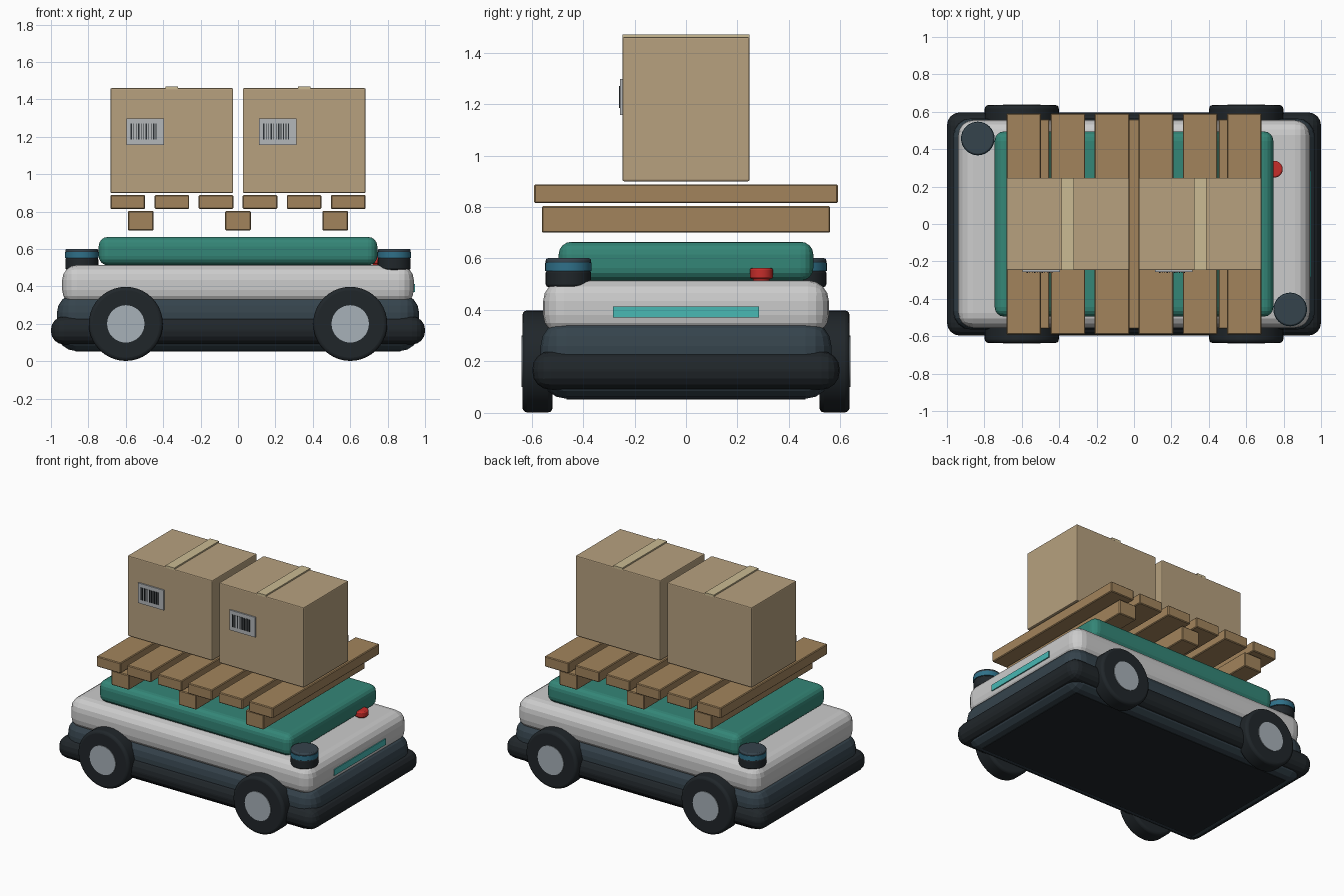
import bpy, bmesh, math
from mathutils import Matrix

if "Cube" in bpy.data.objects:
    bpy.data.objects.remove(bpy.data.objects["Cube"])

MATS = {}


def mat(name, hexcol):
    # sRGB hex to linear viewport colour
    def lin(c):
        return c / 12.92 if c <= 0.04045 else ((c + 0.055) / 1.055) ** 2.4
    m = bpy.data.materials.new(name)
    m.diffuse_color = [lin(int(hexcol[i:i + 2], 16) / 255) for i in (0, 2, 4)] + [1]
    m.use_nodes = True
    m.node_tree.nodes["Principled BSDF"].inputs["Base Color"].default_value = m.diffuse_color
    MATS[name] = m


for n, h in dict(rubber="20262A", slate="35434C", shell="C2C2C2", teal="348677",
                 wood="A2845C", card="B7A17F", tape="CBBB93", label="B4B7BA",
                 ink="2A2F33", hub="A7B1B8", blue="2F7089", red="C62D2A",
                 glow="48B8B4").items():
    mat(n, h)


def finish(name, bm, material, bevel=0, segs=1, smooth=False):
    me = bpy.data.meshes.new(name)
    bm.to_mesh(me)
    bm.free()
    ob = bpy.data.objects.new(name, me)
    bpy.context.collection.objects.link(ob)
    me.materials.append(MATS[material])
    if bevel:
        b = ob.modifiers.new("bevel", "BEVEL")
        b.width, b.segments = bevel, segs
        b.limit_method, b.angle_limit = "ANGLE", math.radians(40)
    if smooth:
        bpy.context.view_layer.objects.active = ob
        ob.select_set(True)
        bpy.ops.object.shade_smooth_by_angle(angle=math.radians(30))
        ob.select_set(False)
    return ob


def box(name, x, y, z, material, bevel=0, segs=1):
    """Box from (min, max) pairs on each axis."""
    bm = bmesh.new()
    bmesh.ops.create_cube(bm, size=1)
    for v in bm.verts:
        for i, (a, b) in enumerate((x, y, z)):
            v.co[i] = (a + b) / 2 + v.co[i] * (b - a)
    return finish(name, bm, material, bevel, segs)


def cyl(name, centre, r, depth, material, axis="Z", bevel=0, segs=2, sides=32):
    bm = bmesh.new()
    m = Matrix.Translation(centre)
    if axis == "Y":
        m = m @ Matrix.Rotation(math.pi / 2, 4, "X")
    bmesh.ops.create_cone(bm, cap_ends=True, segments=sides, radius1=r,
                          radius2=r, depth=depth, matrix=m)
    return finish(name, bm, material, bevel, segs, smooth=True)


# Vehicle body, stacked rounded slabs
box("bumper", (-1, 1), (-0.597, 0.597), (0.09, 0.24), "rubber", 0.07, 4)
box("chassis", (-0.968, 0.968), (-0.565, 0.565), (0.055, 0.36), "slate", 0.1, 4)
box("underside_panel", (-0.87, 0.87), (-0.465, 0.465), (0.052, 0.07), "rubber")
box("body_shell", (-0.94, 0.94), (-0.555, 0.555), (0.30, 0.515), "shell", 0.08, 4)
box("lift_deck", (-0.745, 0.745), (-0.495, 0.495), (0.513, 0.665), "teal", 0.05, 4)
box("light_strip", (0.93, 0.946), (-0.283, 0.283), (0.37, 0.413), "glow")

# Wheels with hub discs
for sx, xn in ((-1, "left"), (1, "right")):
    for sy, yn in ((-1, "front"), (1, "back")):
        cyl(f"tyre_{yn}_{xn}", (0.6 * sx, 0.577 * sy, 0.2), 0.198, 0.117,
            "rubber", "Y", 0.018, 3, 40)
        cyl(f"hub_{yn}_{xn}", (0.6 * sx, 0.61 * sy, 0.2), 0.1, 0.06, "hub", "Y")

# Scanner pucks on opposite corners
for s in (-1, 1):
    n = "right" if s > 0 else "left"
    x, y = 0.835 * s, -0.457 * s
    cyl(f"scanner_base_{n}", (x, y, 0.522), 0.088, 0.066, "rubber", bevel=0.01)
    cyl(f"scanner_window_{n}", (x, y, 0.568), 0.09, 0.032, "blue")
    cyl(f"scanner_cap_{n}", (x, y, 0.59), 0.088, 0.022, "slate", bevel=0.008)

# Emergency stop button
cyl("stop_button_stem", (0.75, 0.293, 0.52), 0.032, 0.03, "red")
cyl("stop_button_cap", (0.75, 0.293, 0.542), 0.045, 0.042, "red", bevel=0.008)

# Pallet: three runners and six deck slats
for i in range(3):
    c = 0.52 * (i - 1)
    box(f"pallet_runner_{i + 1}", (c - 0.069, c + 0.069), (-0.56, 0.56),
        (0.70, 0.803), "wood", 0.005)
for i in range(6):
    c = 0.2358 * (i - 2.5)
    box(f"pallet_slat_{i + 1}", (c - 0.093, c + 0.093), (-0.59, 0.59),
        (0.815, 0.888), "wood", 0.005)

# Cartons with tape, label and barcode
for n, c in (("left", -0.354), ("right", 0.354)):
    box(f"carton_{n}", (c - 0.328, c + 0.328), (-0.247, 0.247), (0.90, 1.46),
        "card", 0.006, 2)
    box(f"carton_tape_{n}", (c - 0.034, c + 0.034), (-0.247, 0.247), (1.455, 1.47), "tape")
    box(f"carton_label_{n}", (c - 0.241, c - 0.042), (-0.257, -0.243), (1.157, 1.297), "label")
    for i in range(11):
        bx = c - 0.216 + i * 0.0132
        w = 0.004 + 0.003 * (i * 2 % 3 == 0)
        box(f"barcode_bar_{n}_{i + 1}", (bx - w / 2, bx + w / 2),
            (-0.261, -0.255), (1.185, 1.27), "ink")
